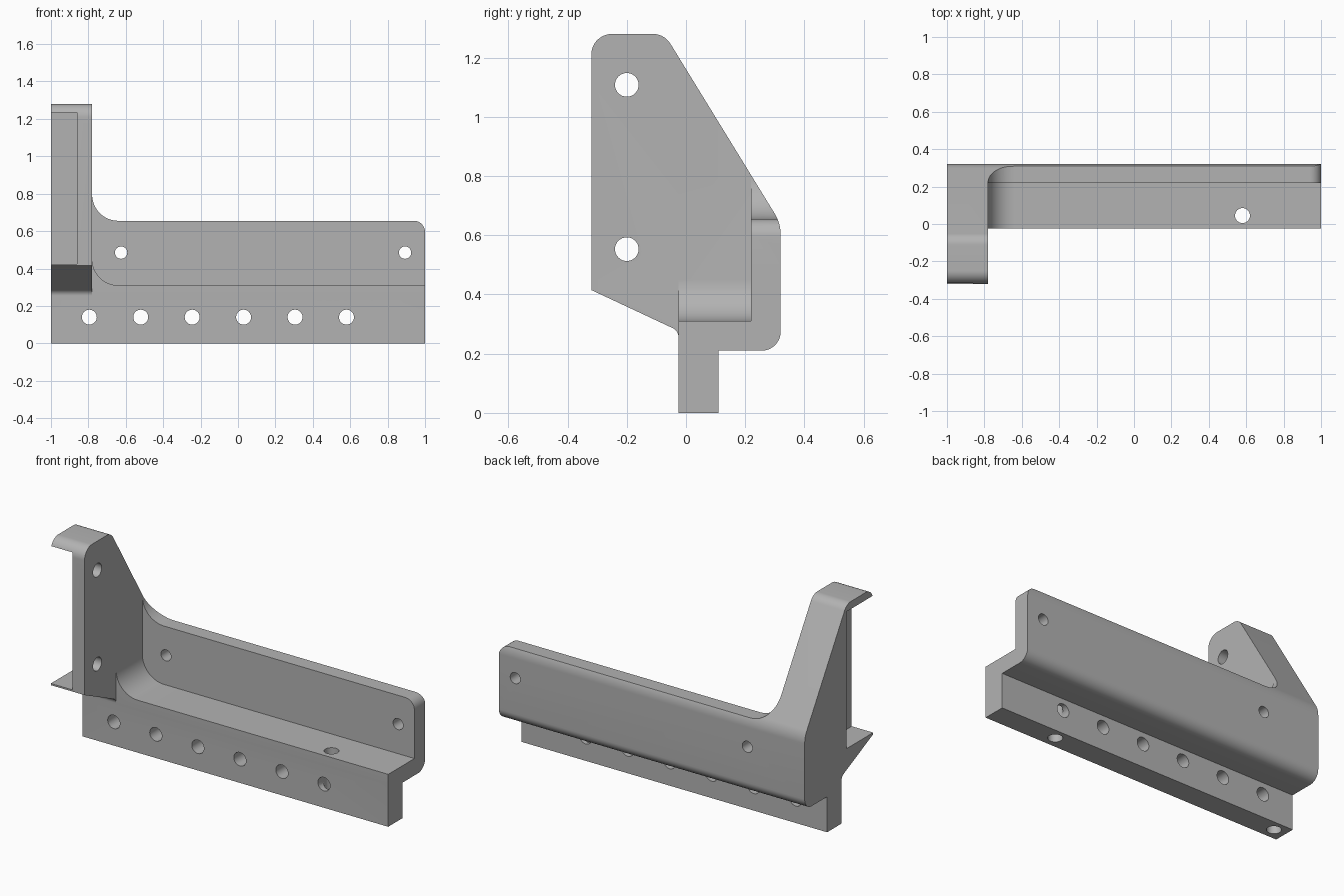
import bpy
import math
from mathutils import Vector

old = bpy.data.objects.get("Cube")
if old:
    bpy.data.objects.remove(old, do_unlink=True)

grey = bpy.data.materials.new("plain grey")
grey.use_nodes = True
colour = (0.45, 0.45, 0.45, 1)
grey.diffuse_color = colour
grey.node_tree.nodes["Principled BSDF"].inputs["Base Color"].default_value = colour


def rounded(points, segments=12):
    """Outline from (a, b, radius) corners, each corner replaced by an arc."""
    out = []
    for i, (a, b, r) in enumerate(points):
        p = Vector((a, b))
        if r == 0:
            out.append(p)
            continue
        to_prev = (Vector(points[i - 1][:2]) - p).normalized()
        to_next = (Vector(points[(i + 1) % len(points)][:2]) - p).normalized()
        half = to_prev.angle(to_next) / 2
        centre = p + (to_prev + to_next).normalized() * r / math.sin(half)
        start = p + to_prev * r / math.tan(half) - centre
        end = p + to_next * r / math.tan(half) - centre
        sweep = start.angle(end)
        for k in range(segments + 1):
            t = k / segments
            arc = start * math.sin((1 - t) * sweep) + end * math.sin(t * sweep)
            out.append(centre + arc / math.sin(sweep))
    return out


def extrude(name, outline, axis, low, high):
    """Prism of a 2D outline along axis x, y or z."""
    place = {"x": lambda p, d: (d, p[0], p[1]),
             "y": lambda p, d: (p[0], d, p[1]),
             "z": lambda p, d: (p[0], p[1], d)}[axis]
    n = len(outline)
    verts = [place(p, d) for d in (low, high) for p in outline]
    faces = [list(range(n))[::-1], list(range(n, 2 * n))]
    faces += [[i, (i + 1) % n, (i + 1) % n + n, i + n] for i in range(n)]
    mesh = bpy.data.meshes.new(name)
    mesh.from_pydata(verts, [], faces)
    mesh.materials.append(grey)
    obj = bpy.data.objects.new(name, mesh)
    bpy.context.collection.objects.link(obj)
    # make the normals point outwards
    import bmesh
    bm = bmesh.new()
    bm.from_mesh(mesh)
    bmesh.ops.recalc_face_normals(bm, faces=bm.faces)
    bm.to_mesh(mesh)
    bm.free()
    return obj


def cut(outline, axis, low, high):
    """Subtract a prism from the bracket."""
    tool = extrude("cutter", outline, axis, low, high)
    tool.hide_render = True
    mod = bracket.modifiers.new("cut", "BOOLEAN")
    mod.operation = "DIFFERENCE"
    mod.solver = "EXACT"
    mod.object = tool
    bpy.context.view_layer.objects.active = bracket
    bpy.ops.object.modifier_apply(modifier=mod.name)
    bpy.data.objects.remove(tool, do_unlink=True)


def box(a0, a1, b0, b1):
    return [(a0, b0), (a1, b0), (a1, b1), (a0, b1)]


def drill(a, b, r, axis, low, high):
    ring = [2 * math.pi * k / 32 for k in range(32)]
    cut([(a + r * math.cos(t), b + r * math.sin(t)) for t in ring], axis, low, high)


# Side profile of the cheek, shelf and flange, run along the full length
front, cheek, shelf = -0.025, -0.78, 0.31
profile = rounded([
    (front, 0, 0), (0.11, 0, 0), (0.11, 0.21, 0), (0.32, 0.21, 0.065),
    (0.32, 0.64, 0.14), (-0.073, 1.28, 0.07), (-0.32, 1.28, 0.07),
    (-0.32, 0.415, 0), (front, 0.277, 0.035)])
bracket = extrude("angle_bracket", profile, "x", -1, 1)

# Clear the space in front of the flange and above the shelf, with a fillet
cut(box(cheek, 1.2, -0.1, 2), "y", -1, front)
cut(rounded([(cheek, 2, 0), (cheek, shelf, 0.14), (1.2, shelf, 0), (1.2, 2, 0)]),
    "y", -1, 0.22)

# Top edge of the back plate: fillet into the cheek, round far corner
cut(rounded([(cheek, 2, 0), (cheek, 0.655, 0.14), (1, 0.655, 0.06),
             (1, 0.5, 0), (1.2, 0.5, 0), (1.2, 2, 0)]), "y", 0.1, 1)

# Bolt pocket in the outer side of the cheek
cut(box(-0.5, -0.07, 0.425, 1.235), "x", -1.2, -0.86)

# Holes: flange row, back plate, cheek, and upright holes
for i in range(6):
    drill(-0.795 + 0.275 * i, 0.14, 0.04, "y", -0.1, 0.2)
for x in (-0.625, 0.893):
    drill(x, 0.485, 0.033, "y", 0.15, 0.4)
for z in (0.553, 1.108):
    drill(-0.2, z, 0.04, "x", -0.95, -0.7)
drill(0.58, 0.045, 0.04, "z", -0.1, 0.5)
drill(-0.925, 0.045, 0.04, "z", -0.1, 0.25)

# Smooth the rounds, keep the edges crisp
bpy.ops.object.select_all(action="DESELECT")
bracket.select_set(True)
bpy.context.view_layer.objects.active = bracket
bpy.ops.object.shade_smooth_by_angle(angle=math.radians(25))
